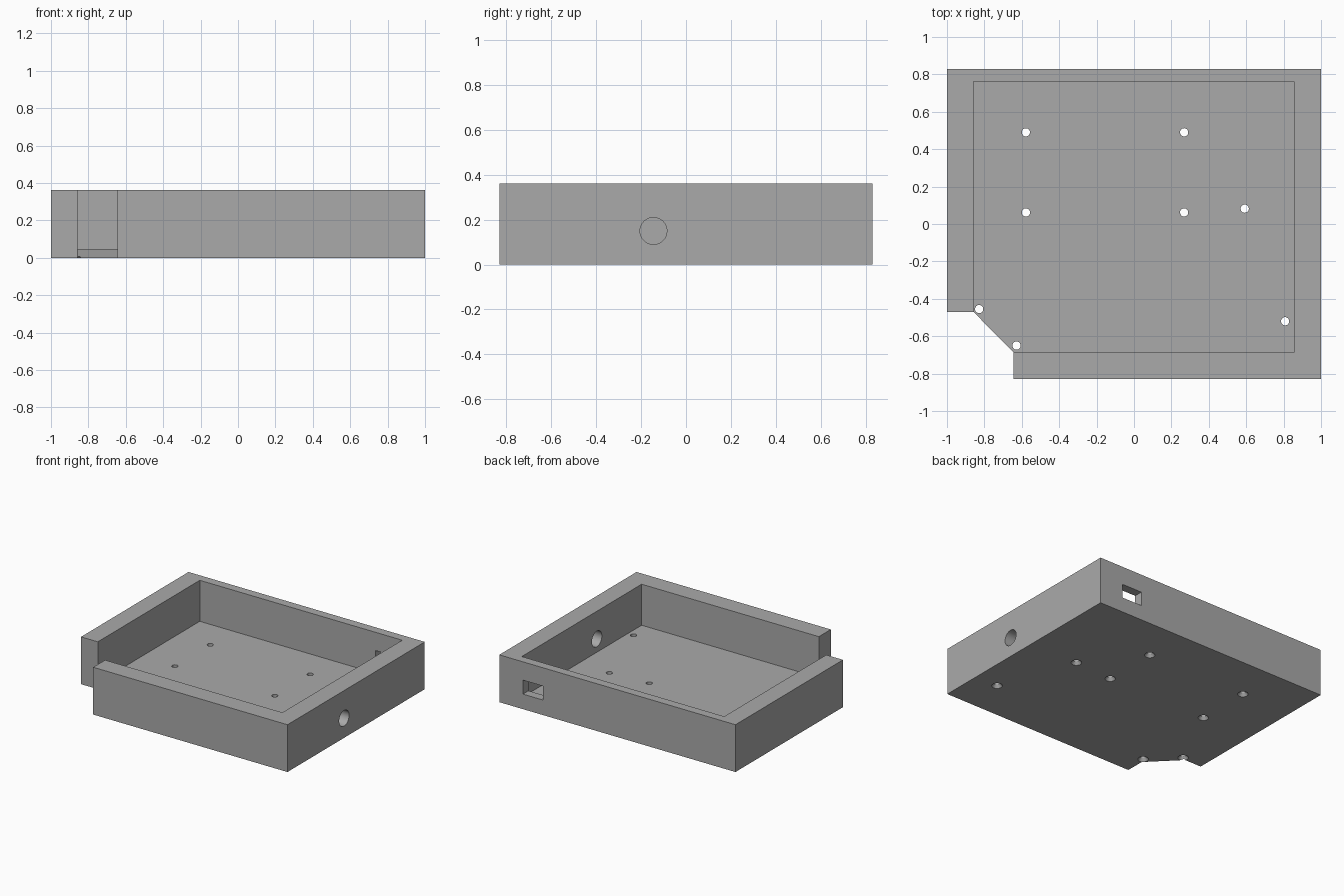
import bpy, bmesh
from math import pi
from mathutils import Matrix, Vector

default = bpy.data.objects.get("Cube")
if default:
    bpy.data.objects.remove(default, do_unlink=True)

grey = bpy.data.materials.new("plain grey")
grey.use_nodes = True
COLOUR = (0.4, 0.4, 0.4, 1)
grey.diffuse_color = COLOUR
grey.node_tree.nodes["Principled BSDF"].inputs["Base Color"].default_value = COLOUR

HEIGHT, FLOOR = 0.362, 0.048


def finish(name, bm):
    bmesh.ops.recalc_face_normals(bm, faces=bm.faces)
    mesh = bpy.data.meshes.new(name)
    bm.to_mesh(mesh)
    bm.free()
    mesh.materials.append(grey)
    obj = bpy.data.objects.new(name, mesh)
    bpy.context.collection.objects.link(obj)
    return obj


def prism(name, outline, z0, z1):
    bm = bmesh.new()
    face = bm.faces.new([bm.verts.new((x, y, z0)) for x, y in outline])
    top = bmesh.ops.extrude_face_region(bm, geom=[face])["geom"]
    verts = [v for v in top if isinstance(v, bmesh.types.BMVert)]
    bmesh.ops.translate(bm, verts=verts, vec=(0, 0, z1 - z0))
    return finish(name, bm)


def block(name, x0, x1, y0, y1, z0, z1):
    return prism(name, [(x0, y0), (x1, y0), (x1, y1), (x0, y1)], z0, z1)


def cone(name, centre, r1, r2, depth, turn=0):
    bm = bmesh.new()
    bmesh.ops.create_cone(bm, cap_ends=True, segments=32, radius1=r1, radius2=r2, depth=depth,
                          matrix=Matrix.Translation(Vector(centre)) @ Matrix.Rotation(turn, 4, "Y"))
    return finish(name, bm)


# Solid tray with the notched corner
tray = prism("tray", [(-1, -0.47), (-0.858, -0.47), (-0.645, -0.686), (-0.645, -0.83),
                      (1, -0.83), (1, 0.83), (-1, 0.83)], 0, HEIGHT)

cutters = [
    # Open interior
    block("cavity", -0.858, 0.856, -0.686, 0.763, FLOOR, 1),
    # Connector slot in the back wall
    block("connector_slot", 0.63, 0.80, 0.7, 0.9, 0.115, 0.222),
    # Round cable hole in the side wall
    cone("cable_hole", (0.95, -0.145, 0.15), 0.06, 0.06, 0.4, pi / 2),
]

# Countersunk screw holes through the floor
screws = [(-0.578, 0.49), (0.268, 0.49), (-0.578, 0.062), (0.268, 0.062),
          (0.592, 0.082), (0.808, -0.52), (-0.828, -0.455), (-0.628, -0.65)]
for x, y in screws:
    cutters.append(cone("screw_hole", (x, y, 0.03), 0.022, 0.022, 0.1))
    cutters.append(cone("countersink", (x, y, 0.0075), 0.044, 0.02, 0.035))

for cutter in cutters:
    cutter.hide_render = True
    mod = tray.modifiers.new(cutter.name, "BOOLEAN")
    mod.operation = "DIFFERENCE"
    mod.solver = "EXACT"
    mod.object = cutter

# Bake the cuts and drop the cutters
graph = bpy.context.evaluated_depsgraph_get()
cut_mesh = bpy.data.meshes.new_from_object(tray.evaluated_get(graph))
tray.modifiers.clear()
tray.data = cut_mesh
for cutter in cutters:
    bpy.data.objects.remove(cutter, do_unlink=True)

# Smooth only the round hole walls
bpy.context.view_layer.objects.active = tray
tray.select_set(True)
bpy.ops.object.shade_smooth_by_angle(angle=pi / 7)
